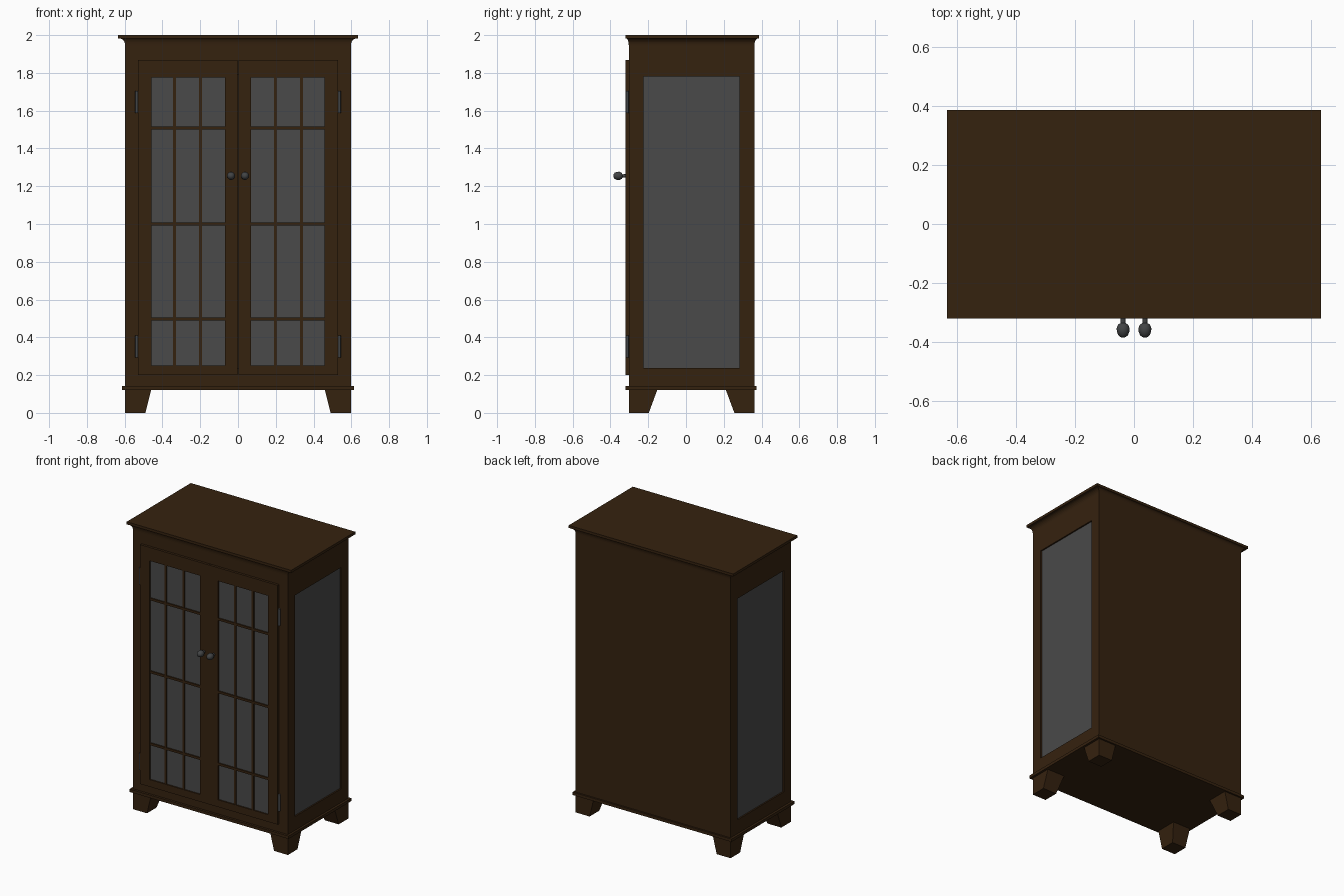
import bpy, bmesh, math
from mathutils import Matrix, Vector

if "Cube" in bpy.data.objects:
    bpy.data.objects.remove(bpy.data.objects["Cube"])


def material(name, rgb):
    m = bpy.data.materials.new(name)
    m.diffuse_color = (*rgb, 1)
    m.use_nodes = True
    m.node_tree.nodes["Principled BSDF"].inputs["Base Color"].default_value = m.diffuse_color
    return m


WOOD = material("dark wood", (0.036, 0.016, 0.0048))
GLASS = material("grey glass", (0.068, 0.068, 0.068))
METAL = material("dark metal", (0.055, 0.058, 0.06))


def finish(name, bm, mat):
    bmesh.ops.recalc_face_normals(bm, faces=bm.faces)
    me = bpy.data.meshes.new(name)
    bm.to_mesh(me)
    bm.free()
    me.materials.append(mat)
    ob = bpy.data.objects.new(name, me)
    bpy.context.collection.objects.link(ob)
    return ob


def add_box(bm, x0, x1, y0, y1, z0, z1):
    size = Matrix.Diagonal((x1 - x0, y1 - y0, z1 - z0, 1))
    mid = Matrix.Translation(((x0 + x1) / 2, (y0 + y1) / 2, (z0 + z1) / 2))
    bmesh.ops.create_cube(bm, size=1, matrix=mid @ size)


def boxes(name, mat, *dims):
    bm = bmesh.new()
    for d in dims:
        add_box(bm, *d)
    return finish(name, bm, mat)


def loft(name, rings, mat):
    """Stack of rectangles (x0, x1, y0, y1, z), capped at both ends."""
    bm = bmesh.new()
    prev = None
    for x0, x1, y0, y1, z in rings:
        cur = [bm.verts.new(p) for p in ((x0, y0, z), (x1, y0, z), (x1, y1, z), (x0, y1, z))]
        if prev:
            for i in range(4):
                j = (i + 1) % 4
                bm.faces.new((prev[i], prev[j], cur[j], cur[i]))
        else:
            bm.faces.new(cur[::-1])
        prev = cur
    bm.faces.new(prev)
    return finish(name, bm, mat)


def ring(over_x, over_front, over_back, z):
    return (-W - over_x, W + over_x, F - over_front, B + over_back, z)


def smooth(ob):
    bpy.ops.object.select_all(action='DESELECT')
    ob.select_set(True)
    bpy.context.view_layer.objects.active = ob
    bpy.ops.object.shade_smooth_by_angle(angle=math.radians(40))


W, F, B = 0.597, -0.303, 0.362      # carcass half width, front, back
BOT, TOP = 0.122, 1.945             # carcass bottom, top
T = 0.03                            # board thickness

# Carcass: floor, back and face frame behind the doors
boxes("cabinet_floor", WOOD, (-W, W, F, B, BOT, BOT + T))
boxes("back_panel", WOOD, (-W, W, B - T, B, BOT + T, TOP))
boxes("face_frame", WOOD,
      (-W, -0.48, F, F + T, BOT + T, TOP), (0.48, W, F, F + T, BOT + T, TOP),
      (-0.48, 0.48, F, F + T, BOT + T, 0.235), (-0.48, 0.48, F, F + T, 1.79, TOP))

# Cornice with a cove under a thin slab
cove = []
for i in range(7):
    a = i / 6 * math.pi / 2
    k, z = 1 - math.cos(a), TOP + 0.037 * math.sin(a)
    cove.append(ring(0.029 * k, 0.014 * k, 0.019 * k, z))
slab = [ring(0.037, 0.017, 0.024, 1.982), ring(0.037, 0.017, 0.024, 2.0)]
loft("cornice", cove + slab, WOOD)

# Base moulding
loft("base_moulding", [ring(0.016, 0.016, 0.012, z) for z in (0.122, 0.142)], WOOD)

PY0, PY1, PZ0, PZ1 = -0.224, 0.283, 0.238, 1.78    # side pane
GX0, GX1, GZ0, GZ1 = 0.07, 0.457, 0.25, 1.775      # door pane
DX0, DX1, DY0, DZ0, DZ1 = 0.0015, 0.53, -0.32, 0.2, 1.868


def mirrored(s, d):
    return (min(s * d[0], s * d[1]), max(s * d[0], s * d[1]), *d[2:])


for s, side in ((-1, "left"), (1, "right")):
    # Side frame and its recessed pane
    xi = W - T
    frame = [(xi, W, F + T, PY0, BOT + T, TOP), (xi, W, PY1, B - T, BOT + T, TOP),
             (xi, W, PY0, PY1, BOT + T, PZ0), (xi, W, PY0, PY1, PZ1, TOP)]
    boxes(side + "_side_frame", WOOD, *[mirrored(s, d) for d in frame])
    boxes(side + "_side_glass", GLASS,
          mirrored(s, (W - 0.017, W - 0.01, PY0, PY1, PZ0, PZ1)))

    # Door frame, glass and glazing bars
    door = [(DX0, GX0, DY0, F, DZ0, DZ1), (GX1, DX1, DY0, F, DZ0, DZ1),
            (GX0, GX1, DY0, F, DZ0, GZ0), (GX0, GX1, DY0, F, GZ1, DZ1)]
    boxes(side + "_door_frame", WOOD, *[mirrored(s, d) for d in door])
    boxes(side + "_door_glass", GLASS,
          mirrored(s, (GX0, GX1, -0.311, -0.305, GZ0, GZ1)))
    bars = [(x - 0.008, x + 0.008, DY0 + 0.002, F, GZ0, GZ1) for x in (0.199, 0.336)]
    bars += [(GX0, GX1, DY0 + 0.001, F, z - 0.008, z + 0.008) for z in (0.498, 1.0, 1.508)]
    boxes(side + "_glazing_bars", WOOD, *[mirrored(s, d) for d in bars])

    # Hinge barrels
    for z, level in ((0.352, "lower"), (1.645, "upper")):
        bm = bmesh.new()
        bmesh.ops.create_cone(bm, cap_ends=True, segments=12, radius1=0.008, radius2=0.008,
                              depth=0.116, matrix=Matrix.Translation((s * 0.536, -0.311, z)))
        smooth(finish(f"{side}_{level}_hinge", bm, METAL))

    # Door knob: stem and ball turned about the y axis
    bm = bmesh.new()
    profile = [(0, 0.0), (0.009, 0.0), (0.008, 0.016), (0.017, 0.021), (0.022, 0.034),
               (0.021, 0.046), (0.016, 0.058), (0.008, 0.064), (0, 0.065)]
    pts = [bm.verts.new((s * 0.037 + r, DY0 - d, 1.255)) for r, d in profile]
    edges = [bm.edges.new(p) for p in zip(pts, pts[1:])]
    bmesh.ops.spin(bm, geom=pts + edges, cent=Vector((s * 0.037, DY0, 1.255)), axis=(0, 1, 0),
                   angle=2 * math.pi, steps=12)
    bmesh.ops.remove_doubles(bm, verts=bm.verts, dist=0.0005)
    smooth(finish(side + "_knob", bm, METAL))

    # Feet tapering on their inner faces
    loft(side + "_front_foot",
         [(*sorted((s * 0.49, s * W)), F, -0.197, 0),
          (*sorted((s * 0.46, s * W)), F, -0.152, BOT)], WOOD)
    loft(side + "_back_foot",
         [(*sorted((s * 0.49, s * W)), 0.256, B, 0),
          (*sorted((s * 0.46, s * W)), 0.211, B, BOT)], WOOD)
